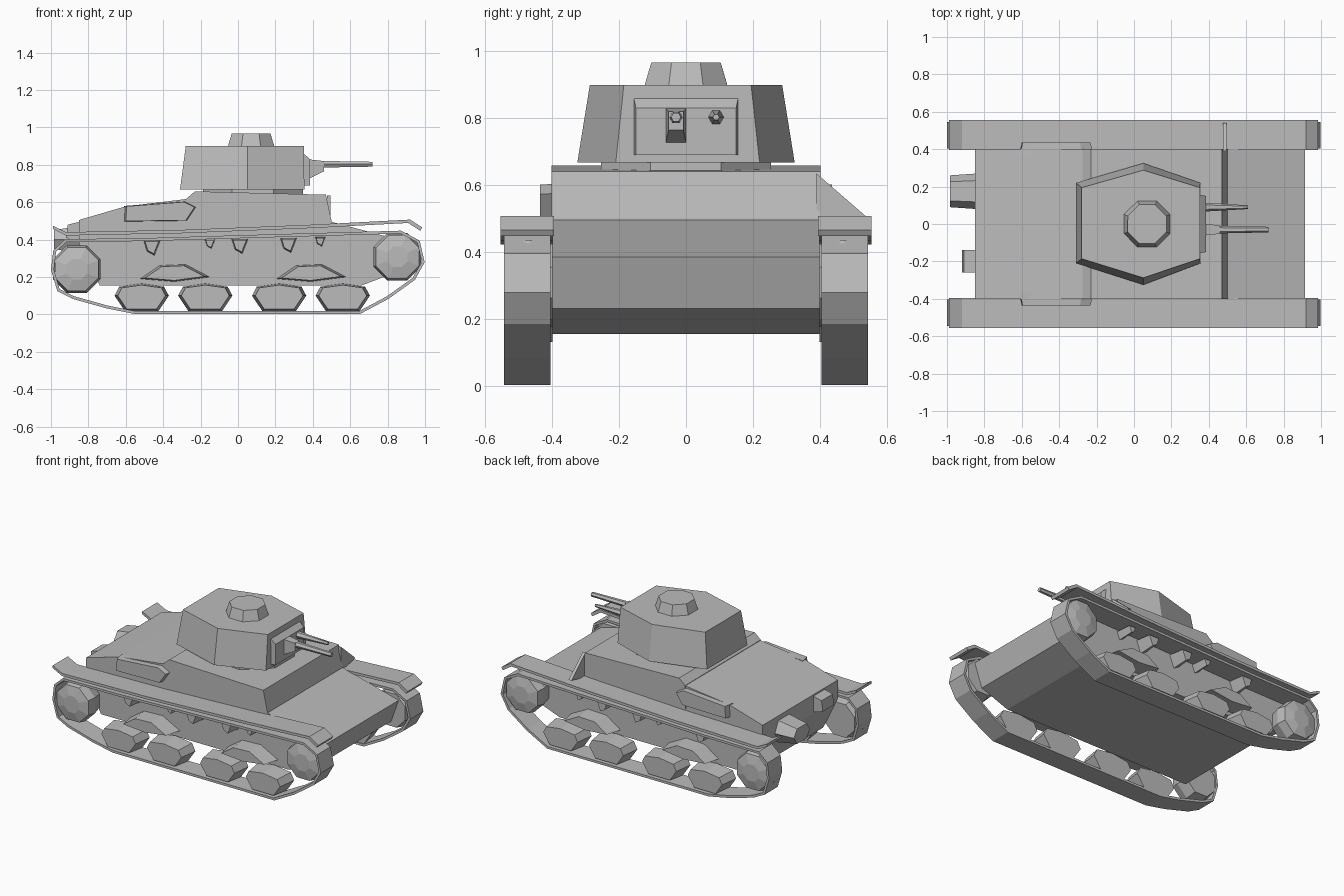
import bpy, bmesh, math
from mathutils import Vector

if "Cube" in bpy.data.objects:
    bpy.data.objects.remove(bpy.data.objects["Cube"])

grey = bpy.data.materials.new("plain_grey")
grey.diffuse_color = (0.5, 0.5, 0.5, 1)
grey.use_nodes = True
grey.node_tree.nodes["Principled BSDF"].inputs["Base Color"].default_value = grey.diffuse_color


def loft(name, rings, caps=True):
    """Join equal-length rings of 3D points with flat quads."""
    bm = bmesh.new()
    vs = [[bm.verts.new(p) for p in r] for r in rings]
    n = len(rings[0])
    for a, b in zip(vs, vs[1:]):
        for i in range(n):
            j = (i + 1) % n
            bm.faces.new((a[i], a[j], b[j], b[i]))
    if caps:
        bm.faces.new(vs[0])
        bm.faces.new(vs[-1])
    bmesh.ops.recalc_face_normals(bm, faces=bm.faces)
    me = bpy.data.meshes.new(name)
    bm.to_mesh(me)
    bm.free()
    me.materials.append(grey)
    ob = bpy.data.objects.new(name, me)
    bpy.context.collection.objects.link(ob)
    return ob


def prism(name, profile, y0, y1, inset=1.0, caps=True):
    """Extrude an xz profile along y; the y1 end may be scaled by inset."""
    cx = sum(p[0] for p in profile) / len(profile)
    cz = sum(p[1] for p in profile) / len(profile)
    far = [(cx + (x - cx) * inset, y1, cz + (z - cz) * inset) for x, z in profile]
    return loft(name, [[(x, y0, z) for x, z in profile], far], caps)


def disc(cx, y, cz, r, n=8, sx=1.0):
    return [(cx + sx * r * math.cos(2 * math.pi * (i + .5) / n), y,
             cz + r * math.sin(2 * math.pi * (i + .5) / n)) for i in range(n)]


def rod(name, x0, x1, y, z, r0, r1, n=6):
    ring = lambda x, r: [(x, y + r * math.cos(2 * math.pi * i / n),
                          z + r * math.sin(2 * math.pi * i / n)) for i in range(n)]
    return loft(name, [ring(x0, r0), ring(x1, r1)])


# Hull and superstructure
prism("hull", [(-0.74, .155), (0.66, .155), (0.86, .23), (0.915, .385), (0.5, .495),
               (-0.25, .62), (-0.60, .578), (-0.85, .505), (-0.85, .38)], -0.4, 0.4)
prism("superstructure", [(-0.28, .45), (-0.275, .62), (-0.23, .658), (0.47, .64),
                         (0.5, .50), (0.5, .45)], -0.402, 0.402)

# Turret ring, turret and cupola
hexa = [(-0.31, .22), (0.05, .325), (0.355, .22), (0.355, -.21), (0.05, -.325), (-0.31, -.21)]
loft("turret_ring", [[(0.08 + .29 * math.cos(a), .29 * math.sin(a) * .95, z)
                      for a in [i * math.pi / 4 + .39 for i in range(8)]] for z in (.63, .68)])
loft("turret", [[(x, y, .668) for x, y in hexa],
                [(0.03 + (x - .03) * (.91 if x < 0 else .99), y * .885, .9) for x, y in hexa]])
loft("cupola", [[(0.07 + r * math.cos(i * math.pi / 4 + .39), r * math.sin(i * math.pi / 4 + .39), z)
                 for i in range(8)] for r, z in ((.135, .895), (.112, .967))])

# Mantlet, gun housing, gun and machine gun
loft("mantlet", [[(x, -h, .69), (x, h, .69), (x, h, t), (x, -h, t)]
                 for x, h, t in ((.34, .158, .87), (.385, .15, .83))])
loft("gun_housing", [[(x, -.03 - h, z0), (x, -.03 + h, z0), (x, -.03 + h, z1), (x, -.03 - h, z1)]
                     for x, h, z0, z1 in ((.37, .032, .72, .83), (.46, .022, .765, .82))])
rod("gun_barrel", .42, .72, -.03, .803, .021, .015)
rod("machine_gun", .37, .61, .09, .803, .024, .010)

# Rear exhaust and tool box
loft("rear_exhaust", [[(x, .175 + w * s, .40 + h * t) for s, t in
                       ((-1, 0), (-.6, 1), (.6, 1), (1, 0), (.6, -1), (-.6, -1))]
                      for x, w, h in ((-.84, .095, .075), (-.985, .085, .05))])
prism("rear_box", [(-.92, .41), (-.83, .38), (-.83, .50), (-.91, .48)], -.26, -.14)

# Triangular brace beside the superstructure
loft("side_brace", [[(x, .39, .635), (x, .54, .505), (x, .39, .47)] for x in (.475, .495)])

belt = [(-.55, .01), (.65, .01), (.80, .09), (.94, .19), (.99, .28), (.965, .39), (.87, .44),
        (.45, .428), (0, .415), (-.5, .40), (-.92, .395), (-.98, .34), (-.992, .24),
        (-.96, .13), (-.88, .09), (-.70, .04)]
fender_top = [(-.99, .475), (-.92, .44), (-.3, .452), (.4, .48), (.92, .507), (.985, .465)]
fender = fender_top + [(x - (.01 if x > .9 else 0), z - .018) for x, z in reversed(fender_top)]

for side, s in (("left", 1), ("right", -1)):
    # Track belt
    track = prism(side + "_track", belt, .405 * s, .545 * s, caps=False)
    mod = track.modifiers.new("thickness", 'SOLIDIFY')
    mod.thickness = .016
    mod.offset = 0
    # Fender with turned-down front tip, and side box on the hull
    prism(side + "_fender", fender, .395 * s, .555 * s)
    prism(side + "_side_box", [(-.615, .495), (-.61, .58), (-.28, .605), (-.22, .575), (-.27, .50)],
          .37 * s, .437 * s, .93)
    # Drive sprocket and idler
    for nm, cx, cz in (("sprocket", .852, .308), ("idler", -.862, .242)):
        loft(f"{side}_{nm}", [disc(cx, .40 * s, cz, .12), disc(cx, .47 * s, cz, .138),
                              disc(cx, .525 * s, cz, .125), disc(cx, .54 * s, cz, .06)])
    # Road wheel pairs, drawn as flattened chunks
    for i, cx in enumerate((-.515, -.175, .22, .56)):
        prof = [(cx - .09, .018), (cx + .09, .018), (cx + .145, .10), (cx + .12, .148),
                (cx, .165), (cx - .12, .148), (cx - .145, .10)]
        prism(f"{side}_road_wheels_{i + 1}", prof, .41 * s, .535 * s, .88)
    # Bogie arms
    for i, cx in enumerate((-.34, .39)):
        prof = [(cx - .185, .19), (cx - .08, .262), (cx + .06, .268), (cx + .19, .20), (cx, .175)]
        prism(f"{side}_bogie_{i + 1}", prof, .39 * s, .51 * s, .85)
    # Return rollers
    for i, (cx, r) in enumerate(((-.46, .045), (-.15, .028), (.01, .045), (.27, .045), (.44, .028))):
        z = .405 + .02 * cx
        prism(f"{side}_return_roller_{i + 1}",
              [(cx - r, z), (cx - r * .6, z - r * 1.3), (cx + r * .3, z - r * 1.8), (cx + r, z)],
              .39 * s, .51 * s, .8)
